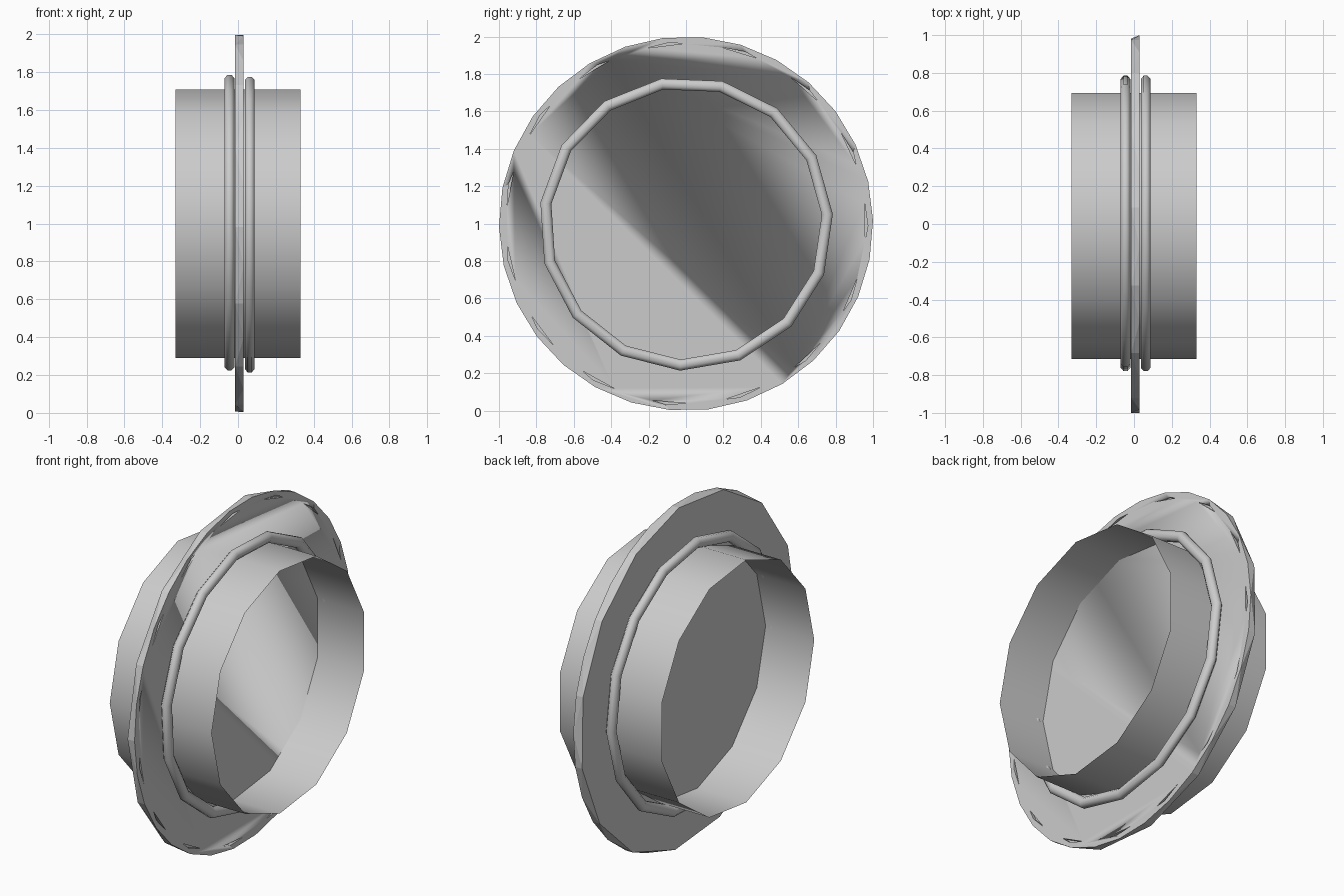
import bpy, bmesh
from math import sin, cos, radians, pi

if "Cube" in bpy.data.objects:
    bpy.data.objects.remove(bpy.data.objects["Cube"])

GREY = (0.6, 0.6, 0.6, 1)
metal = bpy.data.materials.new("grey metal")
metal.diffuse_color = GREY
metal.use_nodes = True
metal.node_tree.nodes["Principled BSDF"].inputs["Base Color"].default_value = GREY


def circle(bm, x, r, sides, phase):
    """Ring of vertices around the x axis, centred at z = 1."""
    angles = [radians(phase) + 2 * pi * i / sides for i in range(sides)]
    return [bm.verts.new((x, r * cos(a), 1 + r * sin(a))) for a in angles]


def finish(bm, name, sharp=30):
    bmesh.ops.recalc_face_normals(bm, faces=bm.faces)
    mesh = bpy.data.meshes.new(name)
    bm.to_mesh(mesh)
    bm.free()
    mesh.materials.append(metal)
    ob = bpy.data.objects.new(name, mesh)
    bpy.context.collection.objects.link(ob)
    bpy.ops.object.select_all(action="DESELECT")
    ob.select_set(True)
    bpy.context.view_layer.objects.active = ob
    bpy.ops.object.shade_smooth_by_angle(angle=radians(sharp))
    return ob


def lathe(name, profile, sides, phase, closed=False, sharp=30):
    """Sweep an (x, radius) profile around the x axis."""
    bm = bmesh.new()
    rings = [circle(bm, x, r, sides, phase) for x, r in profile]
    pairs = list(zip(rings, rings[1:]))
    if closed:
        pairs.append((rings[-1], rings[0]))
    for a, b in pairs:
        for i in range(sides):
            j = (i + 1) % sides
            bm.faces.new((a[i], a[j], b[j], b[i]))
    return finish(bm, name, sharp)


# Flange plate: coarse rim on one face, finer rim on the other
bm = bmesh.new()
back = circle(bm, -0.015, 1, 15, 13)
front = circle(bm, 0.03, 1, 30, 13)
bm.faces.new(back)
bm.faces.new(front)
for i in range(15):
    j = (i + 1) % 15
    f0, f1, f2 = front[2 * i], front[2 * i + 1], front[2 * j]
    for tri in ((back[i], f0, f1), (back[i], f1, back[j]), (back[j], f1, f2)):
        bm.faces.new(tri)
flange = finish(bm, "flange", 10)

# Shallow triangular slots near the flange rim
bm = bmesh.new()
for k in range(15):
    a = radians(1 + 24 * k)
    ends = []
    for x in (0.012, 0.05):
        ends.append([bm.verts.new((x, r * cos(a) - t * sin(a), 1 + r * sin(a) + t * cos(a)))
                     for r, t in ((0.957, -0.1), (0.972, -0.03), (0.957, 0.09))])
    low, high = ends
    bm.faces.new(low)
    bm.faces.new(high)
    for i in range(3):
        j = (i + 1) % 3
        bm.faces.new((low[i], low[j], high[j], high[i]))
slots = finish(bm, "slot_cutter")
slots.hide_render = True
slots.hide_set(True)
slots.display_type = "WIRE"
cut = flange.modifiers.new("slots", "BOOLEAN")
cut.operation = "DIFFERENCE"
cut.solver = "EXACT"
cut.object = slots
bpy.context.view_layer.objects.active = flange
bpy.ops.object.modifier_apply(modifier=cut.name)
bpy.data.objects.remove(slots)

# Open thin-walled pipes and rounded seal rings on both sides
for side, x_in, x_out, x_ring, phase in (("left", 0.03, 0.33, 0.062, 3.7),
                                         ("right", -0.015, -0.33, -0.045, -3.7)):
    lathe(side + "_pipe", [(x_in, 0.715), (x_out, 0.715)], 13, 180 / 13)
    section = [(x_ring + 0.028 * cos(i * pi / 4 + pi / 8),
                0.757 + 0.032 * sin(i * pi / 4 + pi / 8)) for i in range(8)]
    lathe(side + "_seal_ring", section, 15, phase, closed=True, sharp=50)
